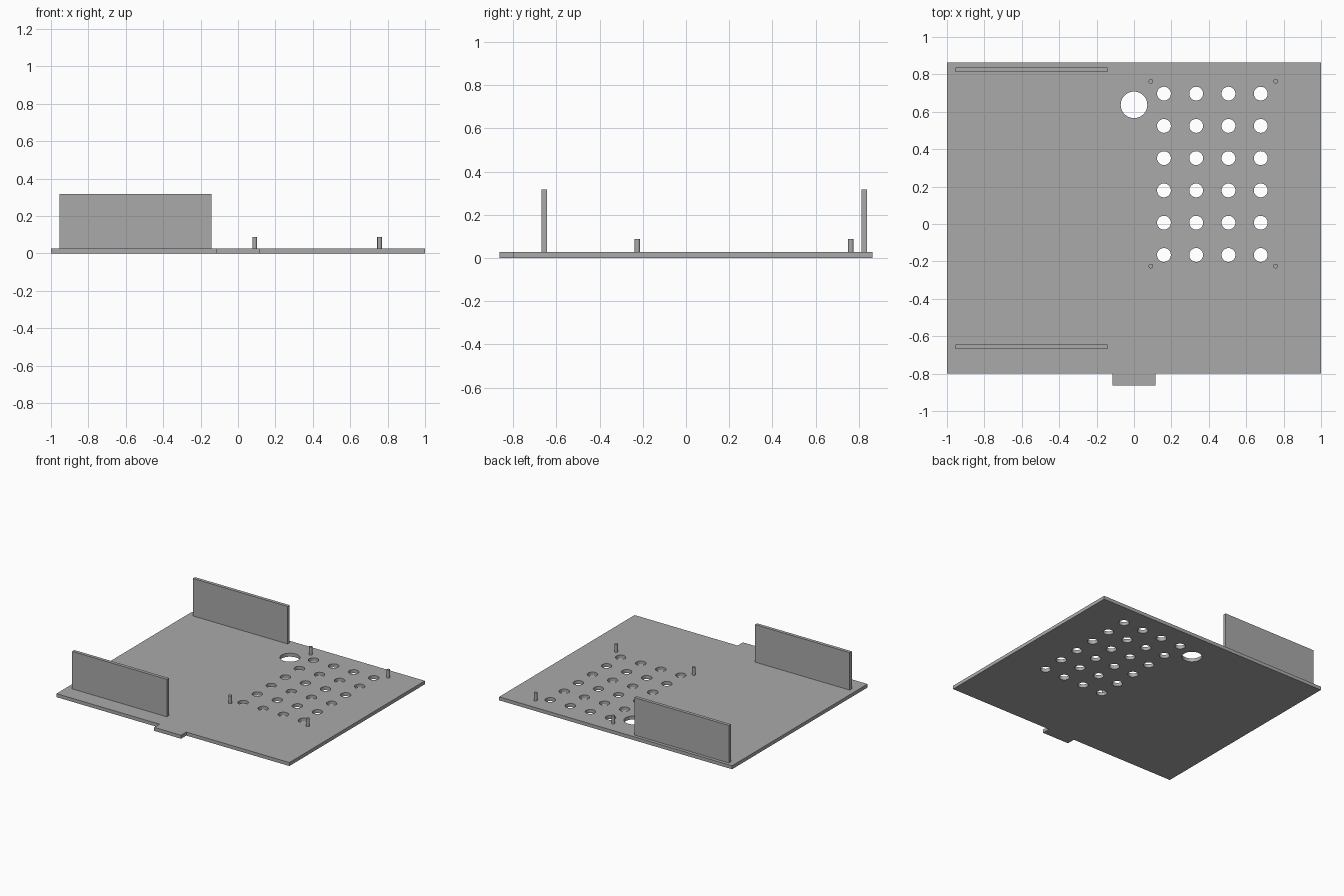
import bpy
import bmesh
from mathutils import Matrix, Vector

cube = bpy.data.objects.get("Cube")
if cube:
    bpy.data.objects.remove(cube, do_unlink=True)

THICK = 0.027

grey = bpy.data.materials.new("plain grey")
grey.use_nodes = True
colour = (0.40, 0.40, 0.40, 1)
grey.diffuse_color = colour
grey.node_tree.nodes["Principled BSDF"].inputs["Base Color"].default_value = colour


def finish(name, bm):
    mesh = bpy.data.meshes.new(name)
    bm.to_mesh(mesh)
    bm.free()
    mesh.materials.append(grey)
    obj = bpy.data.objects.new(name, mesh)
    bpy.context.collection.objects.link(obj)
    return obj


def add_cylinder(bm, x, y, z0, z1, radius, sides):
    bmesh.ops.create_cone(bm, cap_ends=True, segments=sides, radius1=radius, radius2=radius,
                          depth=z1 - z0, matrix=Matrix.Translation((x, y, (z0 + z1) / 2)))


def smooth(obj):
    bpy.ops.object.select_all(action="DESELECT")
    obj.select_set(True)
    bpy.context.view_layer.objects.active = obj
    bpy.ops.object.shade_smooth_by_angle()


# Base plate outline with the front tab, extruded to thickness
outline = [(-1, -0.798), (-0.115, -0.798), (-0.115, -0.863), (0.115, -0.863),
           (0.115, -0.798), (1, -0.798), (1, 0.863), (-1, 0.863)]
bm = bmesh.new()
face = bm.faces.new([bm.verts.new((x, y, 0)) for x, y in outline])
top = bmesh.ops.extrude_face_region(bm, geom=[face])["geom"]
bmesh.ops.translate(bm, vec=(0, 0, THICK),
                    verts=[v for v in top if isinstance(v, bmesh.types.BMVert)])
bmesh.ops.recalc_face_normals(bm, faces=bm.faces)
plate = finish("base_plate", bm)

# Vent grid and cable hole cutter
bm = bmesh.new()
for col in range(4):
    for row in range(6):
        add_cylinder(bm, 0.16 + col * 0.1725, 0.697 - row * 0.1725, -0.1, 0.1, 0.037, 32)
add_cylinder(bm, 0, 0.637, -0.1, 0.1, 0.071, 48)
cutter = finish("hole_cutter", bm)
cutter.hide_render = True

cut = plate.modifiers.new("holes", "BOOLEAN")
cut.operation = "DIFFERENCE"
cut.solver = "EXACT"
cut.object = cutter
bpy.context.view_layer.objects.active = plate
bpy.ops.object.modifier_apply(modifier=cut.name)
bpy.data.objects.remove(cutter, do_unlink=True)
smooth(plate)

# Two upright walls
for name, y in (("front_wall", -0.656), ("back_wall", 0.825)):
    bm = bmesh.new()
    bmesh.ops.create_cube(bm, size=1)
    bmesh.ops.scale(bm, vec=(0.813, 0.026, 0.318 - THICK), verts=bm.verts)
    bmesh.ops.translate(bm, vec=Vector((-0.549, y, (0.318 + THICK) / 2)), verts=bm.verts)
    finish(name, bm)

# Four mounting pegs around the vent grid
for side, x in (("right", 0.09), ("left", 0.757)):
    for end, y in (("front", -0.225), ("back", 0.763)):
        bm = bmesh.new()
        add_cylinder(bm, x, y, THICK, 0.088, 0.0125, 24)
        smooth(finish(f"{end}_{side}_peg", bm))
